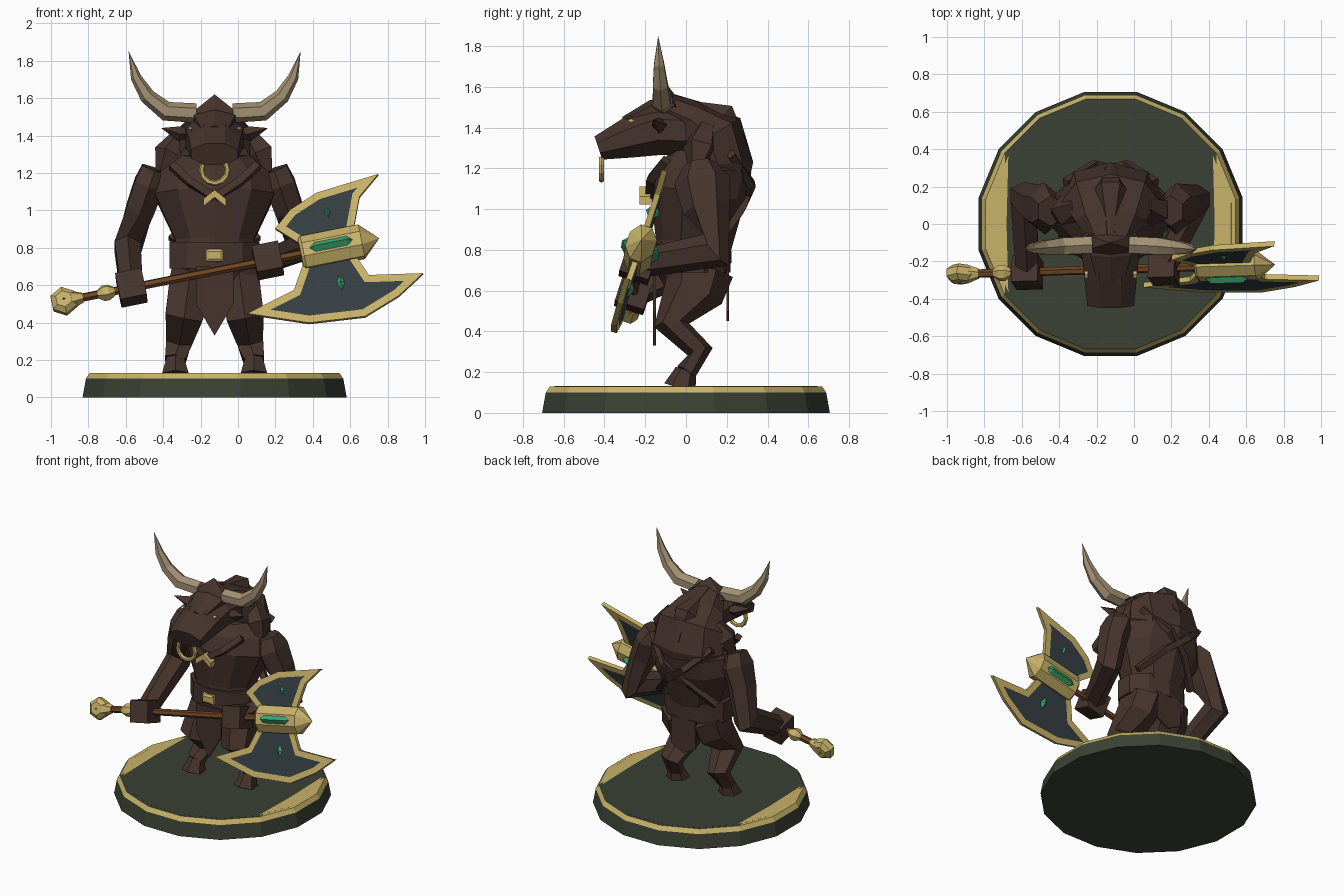
import bpy, bmesh
from math import cos, sin, pi
from mathutils import Vector

cube = bpy.data.objects.get("Cube")
if cube:
    bpy.data.objects.remove(cube)

X, Y, Z = (Vector(axis) for axis in ((1, 0, 0), (0, 1, 0), (0, 0, 1)))


def material(name, *rgb):
    mat = bpy.data.materials.new(name)
    mat.use_nodes = True
    mat.diffuse_color = (*rgb, 1)
    shader = mat.node_tree.nodes["Principled BSDF"]
    shader.inputs["Base Color"].default_value = mat.diffuse_color
    return mat


BROWN = material("brown hide", .062, .034, .026)
GREEN = material("dark green stone", .044, .054, .035)
GOLD = material("gold", .58, .45, .14)
HORN = material("horn", .36, .28, .17)
STEEL = material("dark steel", .035, .048, .054)
GEM = material("green gem", .045, .4, .17)
WOOD = material("wood", .16, .06, .018)


def finish(name, bm, *mats):
    bmesh.ops.remove_doubles(bm, verts=bm.verts, dist=.0005)
    bmesh.ops.recalc_face_normals(bm, faces=bm.faces)
    mesh = bpy.data.meshes.new(name)
    bm.to_mesh(mesh)
    bm.free()
    for mat in mats:
        mesh.materials.append(mat)
    obj = bpy.data.objects.new(name, mesh)
    bpy.context.collection.objects.link(obj)
    return obj


def tube(name, path, radii, mat, sides=8, side=X, turn=.5):
    """Skin rings along a path; a radius may be a pair (along side, across side)."""
    bm, rings = bmesh.new(), []
    if len(radii) == 1:
        radii = radii * len(path)
    grow = 1 / cos(pi / sides) if turn else 1
    for i, point in enumerate(path):
        before, after = path[max(i - 1, 0)], path[min(i + 1, len(path) - 1)]
        tangent = (after - before).normalized()
        across = tangent.cross(side).normalized()
        along = across.cross(tangent)
        r = radii[i]
        wide, deep = r if isinstance(r, tuple) else (r, r)
        ring = []
        for k in range(sides):
            angle = 2 * pi * (k + turn) / sides
            offset = along * wide * cos(angle) + across * deep * sin(angle)
            ring.append(bm.verts.new(point + offset * grow))
        rings.append(ring)
    for low, high in zip(rings, rings[1:]):
        for k in range(sides):
            bm.faces.new((low[k - 1], low[k], high[k], high[k - 1]))
    bm.faces.new(rings[0])
    bm.faces.new(rings[-1])
    return finish(name, bm, mat)


def plate(name, outline, half, mat, inlay=None, border=.04):
    """Flat polygon thickened by half to both sides, with an optional inlaid colour."""
    bm = bmesh.new()
    front = [bm.verts.new(p + half) for p in outline]
    back = [bm.verts.new(p - half) for p in outline]
    caps = [bm.faces.new(front), bm.faces.new(back)]
    for k in range(len(outline)):
        bm.faces.new((front[k - 1], front[k], back[k], back[k - 1]))
    bmesh.ops.recalc_face_normals(bm, faces=bm.faces)
    if inlay:
        bmesh.ops.inset_region(bm, faces=caps, thickness=border, use_even_offset=True)
        for cap in caps:
            cap.material_index = 1
        return finish(name, bm, mat, inlay)
    return finish(name, bm, mat)


def body(x, y, z):
    """Point measured from the body's own centre plane."""
    return Vector((x - .125, y, z))


def spine(name, profile, radii, sides=8, turn=.5, mat=BROWN):
    """Tube along the body's centre plane, through (y, z) points."""
    return tube(name, [body(0, y, z) for y, z in profile], radii, mat, sides, X, turn)


# Round plinth with a gold rim
plinth = spine("plinth", [(0, z) for z in (0, .1, .13, .131, .126)],
               [.706, .688, .668, .645, .64], 16, mat=GREEN)
plinth.data.materials.append(GOLD)
for face in plinth.data.polygons:
    reach = (face.center - body(0, 0, face.center.z)).length
    face.material_index = int(face.center.z > .1 and reach > .6)

# Torso, belt and hump
spine("torso", [(.03, .6), (.03, .7), (.03, .84), (.06, 1.08), (.09, 1.2), (.08, 1.3)],
      [(.16, .12), (.22, .17), (.21, .17), (.32, .23), (.29, .22), (.2, .14)], 10)
spine("belt", [(.03, .69), (.03, .83)], [(.24, .18)], 10)
spine("mane", [(-.12, 1.5), (.02, 1.44), (.12, 1.36), (.15, 1.22), (.14, 1.05), (.12, .8)],
      [(.1, .08), (.19, .1), (.26, .17), (.28, .18), (.24, .15), (.16, .1)], turn=0)
spine("crest", [(-.1, 1.5), (-.1, 1.62)], [(.15, .08), 0], 6)
spine("crest_ridge", [(-.1, 1.55), (.02, 1.49), (.17, 1.44), (.27, 1.28)],
      [.03, .05, .1, .05], 6, turn=0)

# Head
spine("head", [(-.43, 1.3), (-.28, 1.35), (-.14, 1.39), (.1, 1.38)],
      [(.125, .06), (.14, .1), (.155, .125), (.16, .12)])
spine("brow", [(-.3, 1.42), (-.16, 1.48), (-.05, 1.5)], [(.07, .03), (.11, .05), (.12, .05)], 6)
arc = [pi * (.85 + step / 6) for step in range(9)]
tube("nose_ring", [body(.07 * cos(a), -.415, 1.215 + .07 * sin(a)) for a in arc], [.013], GOLD, 6, Y)

HORN_CURVE = (.1, 1.52), (.26, 1.53), (.36, 1.61), (.42, 1.71), (.46, 1.85)
LEG_CURVE = (.06, .7), (.04, .6), (-.07, .43), (.07, .3), (0, .2)

# Axe frame: ALONG the shaft, UP across it, OUT from the blade face
ALONG = Vector((.978, .026, .2)).normalized()
UP = Vector((-.2, .33, 1))
UP = (UP - ALONG * UP.dot(ALONG)).normalized()
OUT = ALONG.cross(UP)


def axe(x, z=None, out=0):
    """Point on the tilted axe plane; without z it lies on the shaft's centreline."""
    mid = .7 + .2 * x
    z = mid if z is None else z
    return Vector((x, -.24 + .03 * x + .33 * (z - mid), z)) + OUT * out


def along_axe(name, stations, radii, mat, sides=8, turn=.5, out=0):
    tube(name, [axe(x, None, out) for x in stations], radii, mat, sides, OUT, turn)


def gem(name, x, z, size, depth):
    tube(name, [axe(x, z, d) for d in (-depth, 0, depth)], [0, size, 0], GEM, 4, ALONG, 0)


# Everything that comes in pairs
for s, tag, grip in ((-1, "right", -.57), (1, "left", .16)):
    def part(name, points, radii, mat=BROWN, sides=6, side=X, turn=.5):
        path = [body(s * x, y, z) for x, y, z in points]
        tube(tag + "_" + name, path, radii, mat, sides, side, turn)

    part("horn", [(x, -.11 - x * x / 8, z) for x, z in HORN_CURVE],
         [.045, .045, .036, .025, 0], HORN, side=Y)
    part("ear", [(.12, -.11, 1.41), (.19, -.13, 1.41), (.285, -.16, 1.44)],
         [.02, .04, 0], sides=4, side=Y, turn=0)
    part("eye", [(.12, -.27, 1.435), (.14, -.27, 1.435)], [(.02, .01)], GOLD, 4, Y, 0)
    part("mane_lock", [(.18, .1, 1.4), (.24, .07, 1.3), (.28, .05, 1.2)], [.04, .07, .03], sides=5)

    # Legs splay outward as they go down
    part("leg", [(.25 - .2 * z, y, z) for y, z in LEG_CURVE],
         [(.11, .15), (.11, .13), (.1, .075), (.07, .055), (.055, .045)])
    part("hoof", [(.21, 0, .21), (.21, -.03, .12)], [.045, .07])

    # Crossed straps
    part("front_strap", [(.23, -.1, 1.24), (.13, -.17, 1.15), (0, -.18, 1.07)], [.02], sides=4)
    part("back_strap", [(.24, .22, 1.27), (.08, .32, 1.12), (-.08, .27, 1), (-.23, .16, .84)],
         [.02], sides=4)

    # Arm reaching from the shoulder to its grip on the shaft
    arm = [body(s * x, y, z) for x, y, z in
           ((.32, .07, 1.22), (.35, .08, 1.14), (.4, .1, 1), (.465, .15, .8))]
    tube(tag + "_arm", arm + [axe(grip)],
         [.07, (.08, .12), (.075, .1), (.07, .085), .06], BROWN, 6)
    along_axe(tag + "_fist", (grip - .07, grip + .07), [.075], BROWN, 4)

# Loincloths, buckle and chest clasp
for tag, y, tip in (("front", -.155, .33), ("back", .205, .45)):
    plate(tag + "_loincloth", [body(x, y, z) for x, z in
                               ((-.1, .7), (.1, .7), (.1, .5), (0, tip), (-.1, .5))], Y * .007, BROWN)
spine("buckle", [(-.14, .76), (-.17, .76), (-.18, .76)], [(.045, .034), (.045, .034), (.03, .02)],
      4, mat=GOLD)
chevron = [(x, 1.11) for x in (-.06, 0, .06)] + [(x, 1.07) for x in (.06, 0, -.06)]
plate("chest_clasp", [body(x, -.2, z - .8 * abs(x)) for x, z in chevron], Y * .027, GOLD)

# Axe shaft, pommel and head block
along_axe("shaft", (-.9, .4), [.02], WOOD, 6)
along_axe("shaft_collar", (-.75, -.72, -.69, -.66), [.02, .038, .038, .02], GOLD, 6)
along_axe("pommel_neck", (-.89, -.83), [.045, .024], GOLD, 6)
tube("pommel", [axe(-.93, None, d) for d in (-.045, -.02, .02, .045)],
     [.04, .066, .066, .04], GOLD, 6, ALONG)
gem("pommel_gem", -.93, None, .028, .06)
along_axe("axe_block", (.335, .35, .66, .755), [(.055, .075), (.07, .09), (.07, .09), 0], GOLD)
for tag, out in (("front", .07), ("back", -.07)):
    along_axe(tag + "_block_gem", (.385, .415, .585, .615), [0, .026, .026, 0], GEM, 4, 0, out)

# Blades: gold edge around a dark inlay on both faces
UPPER_EDGE = (.2, .9), (.28, 1), (.42, 1.09), (.75, 1.19), (.65, 1.07), (.6, .8), (.36, .8)
LOWER_EDGE = ((.05, .445), (.3, .57), (.38, .8), (.6, .8), (.7, .65), (.99, .66),
              (.86, .54), (.68, .43), (.38, .395))
for tag, edge in (("upper", UPPER_EDGE), ("lower", LOWER_EDGE)):
    plate(tag + "_blade", [axe(x, z) for x, z in edge], OUT * .014, GOLD, STEEL)
gem("upper_blade_gem", .48, .985, (.026, .05), .035)
gem("lower_blade_gem", .55, .61, (.038, .072), .035)
